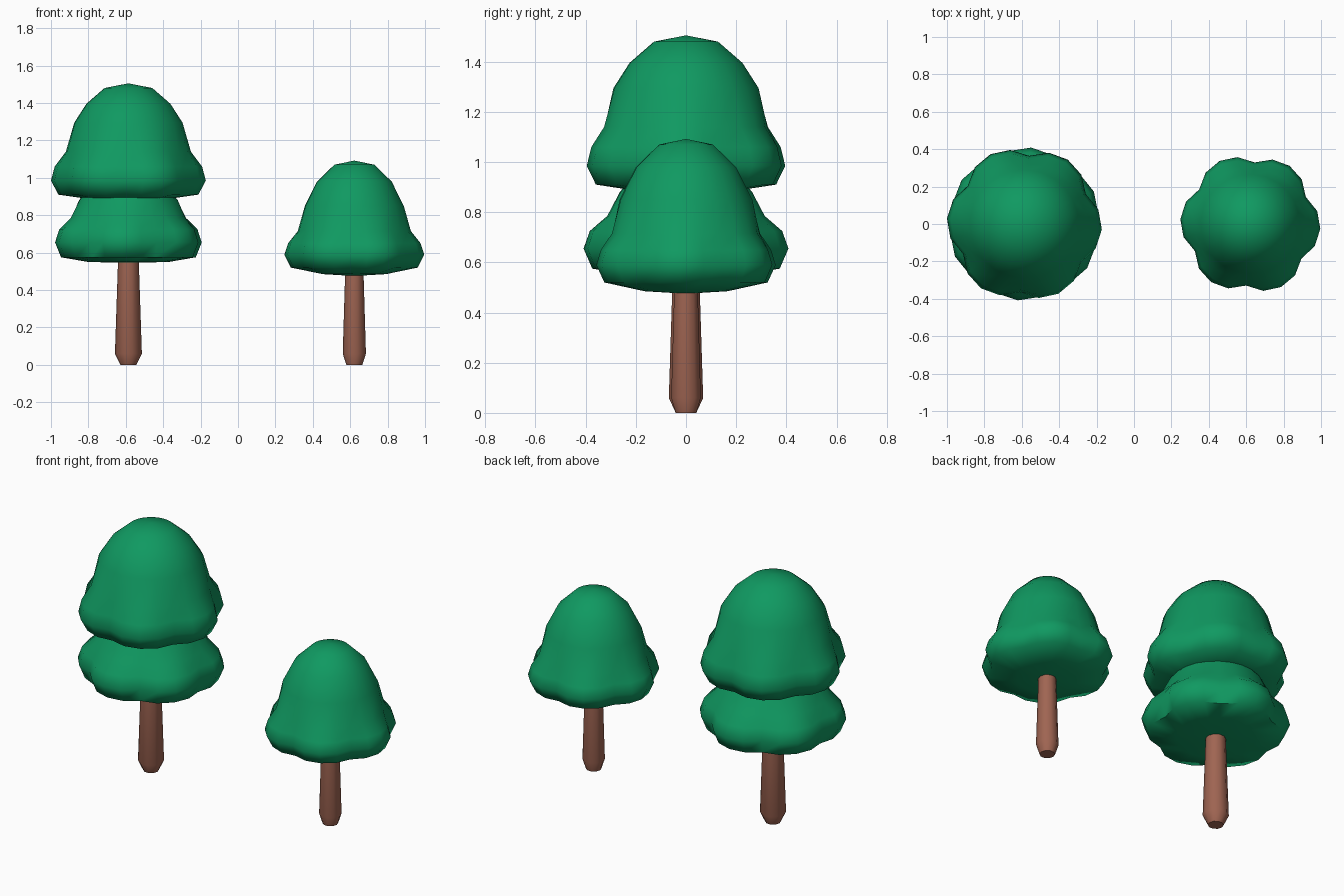
import bpy, bmesh, math

if "Cube" in bpy.data.objects:
    bpy.data.objects.remove(bpy.data.objects["Cube"])


def material(name, rgb):
    m = bpy.data.materials.new(name)
    m.diffuse_color = (*rgb, 1)
    m.use_nodes = True
    m.node_tree.nodes["Principled BSDF"].inputs["Base Color"].default_value = m.diffuse_color
    return m


GREEN = material("leaf green", (0.005, 0.32, 0.12))
BROWN = material("bark brown", (0.35, 0.13, 0.085))


def revolve(name, x, profile, segs, mat, turn=0.0):
    """Revolve (radius, z, lobe depth) rings; the six lobes point along turn + n*60 degrees."""
    bm = bmesh.new()
    rings = []
    for r, z, depth in profile:
        if r == 0:
            rings.append([bm.verts.new((0, 0, z))] * segs)
            continue
        ring = []
        for i in range(segs):
            a = 2 * math.pi * i / segs
            k = r * (1 - depth * (1 - abs(math.cos(3 * a)) ** 0.8))
            b = a + math.radians(turn)
            ring.append(bm.verts.new((k * math.cos(b), k * math.sin(b), z)))
        rings.append(ring)
    for lo, hi in zip(rings, rings[1:]):
        for i in range(segs):
            j = (i + 1) % segs
            quad = [lo[i], lo[j], hi[j], hi[i]]
            bm.faces.new(list(dict.fromkeys(quad)))
    bmesh.ops.recalc_face_normals(bm, faces=bm.faces)
    me = bpy.data.meshes.new(name)
    bm.to_mesh(me)
    bm.free()
    me.materials.append(mat)
    ob = bpy.data.objects.new(name, me)
    ob.location.x = x
    bpy.context.collection.objects.link(ob)
    bpy.ops.object.select_all(action='DESELECT')
    ob.select_set(True)
    bpy.context.view_layer.objects.active = ob
    bpy.ops.object.shade_smooth_by_angle(angle=math.radians(60))
    return ob


def trunk(name, x, r, top_r, top):
    revolve(name, x, [(0, 0, 0), (0.043, 0, 0), (r, 0.06, 0), (top_r, top, 0), (0, top, 0)],
            10, BROWN)


# Large tree
BIG = -0.586
trunk("large_trunk", BIG, 0.072, 0.054, 0.60)
revolve("large_lower_foliage", BIG, [
    (0, 0.545, 0), (0.22, 0.55, 0.03), (0.375, 0.575, 0.10), (0.41, 0.655, 0.12),
    (0.385, 0.725, 0.11), (0.315, 0.785, 0.03), (0.265, 0.88, 0),
    (0.20, 0.96, 0), (0.11, 1.01, 0), (0, 1.03, 0)], 24, GREEN, 25)
revolve("large_upper_foliage", BIG, [
    (0, 0.88, 0), (0.20, 0.885, 0.03), (0.375, 0.91, 0.10), (0.415, 0.985, 0.12),
    (0.395, 1.06, 0.11), (0.335, 1.14, 0.03), (0.29, 1.295, 0), (0.225, 1.396, 0),
    (0.128, 1.48, 0), (0, 1.505, 0)], 24, GREEN, -4)

# Small tree
SMALL = 0.622
trunk("small_trunk", SMALL, 0.062, 0.048, 0.53)
revolve("small_foliage", SMALL, [
    (0, 0.475, 0), (0.17, 0.485, 0.03), (0.34, 0.52, 0.10), (0.375, 0.59, 0.12),
    (0.355, 0.65, 0.11), (0.303, 0.715, 0.03), (0.265, 0.85, 0), (0.20, 0.98, 0),
    (0.107, 1.07, 0), (0, 1.092, 0)], 24, GREEN, -4)
